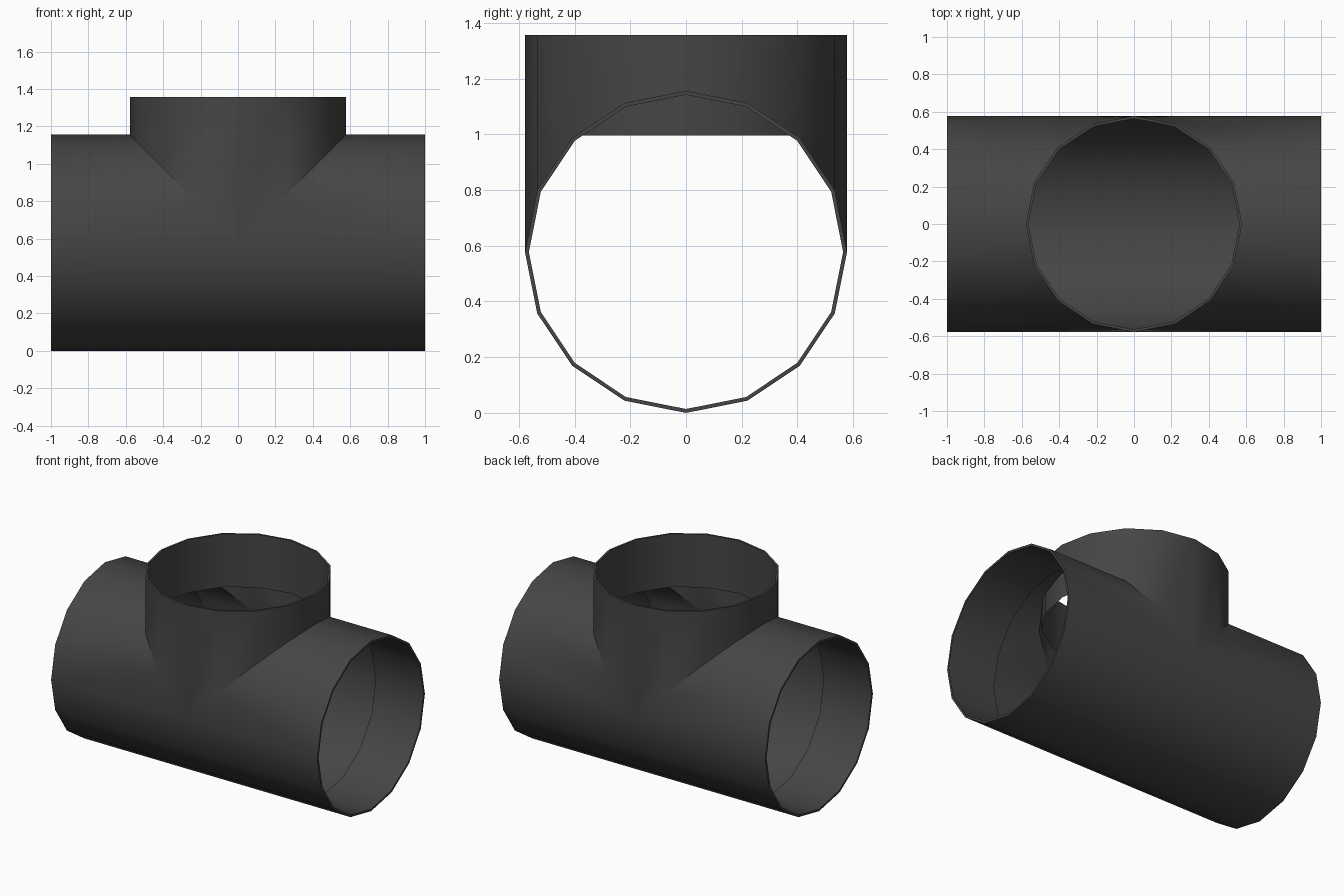
import bpy, bmesh, math

if "Cube" in bpy.data.objects:
    bpy.data.objects.remove(bpy.data.objects["Cube"])

N = 16          # sides of each tube
R = 0.578       # outer radius, also height of the main axis
RI = 0.564      # inner sleeve radius
TOP = 1.356     # top of the branch
DEPTH = 0.36    # depth of the inner sleeves

bm = bmesh.new()


def ring(point):
    return [bm.verts.new(point(2 * math.pi * i / N)) for i in range(N)]


def tube(*points):
    """Joins successive loops of N points with quads."""
    rings = [ring(p) for p in points]
    for a, b in zip(rings, rings[1:]):
        for i in range(N):
            j = (i + 1) % N
            bm.faces.new((a[i], a[j], b[j], b[i]))


def run_loop(r, x):
    return lambda t: (x, r * math.cos(t), R + r * math.sin(t))


def branch_loop(r, z):
    return lambda t: (r * math.cos(t), r * math.sin(t), z)


# main run: each half goes from the mitred joint to the end rim and back inside
for s in (-1, 1):
    tube(lambda t: (s * max(0, R * math.sin(t)), R * math.cos(t), R + R * math.sin(t)),
         run_loop(R, s), run_loop(RI, s), run_loop(RI, s * (1 - DEPTH)))

# upright branch: mitred joint, rim, inner sleeve
tube(lambda t: (R * math.cos(t), R * math.sin(t), R + abs(R * math.cos(t))),
     branch_loop(R, TOP), branch_loop(RI, TOP), branch_loop(RI, TOP - DEPTH))

# weld the joint
bmesh.ops.remove_doubles(bm, verts=bm.verts, dist=0.0005)
bmesh.ops.recalc_face_normals(bm, faces=bm.faces)

mesh = bpy.data.meshes.new("pipe_tee")
bm.to_mesh(mesh)
bm.free()
tee = bpy.data.objects.new("pipe_tee", mesh)
bpy.context.collection.objects.link(tee)

# dark plastic
mat = bpy.data.materials.new("dark_plastic")
mat.diffuse_color = (0.06, 0.06, 0.06, 1)
mat.use_nodes = True
mat.node_tree.nodes["Principled BSDF"].inputs["Base Color"].default_value = mat.diffuse_color
mesh.materials.append(mat)

bpy.context.view_layer.objects.active = tee
tee.select_set(True)
bpy.ops.object.shade_smooth_by_angle(angle=math.radians(30))
